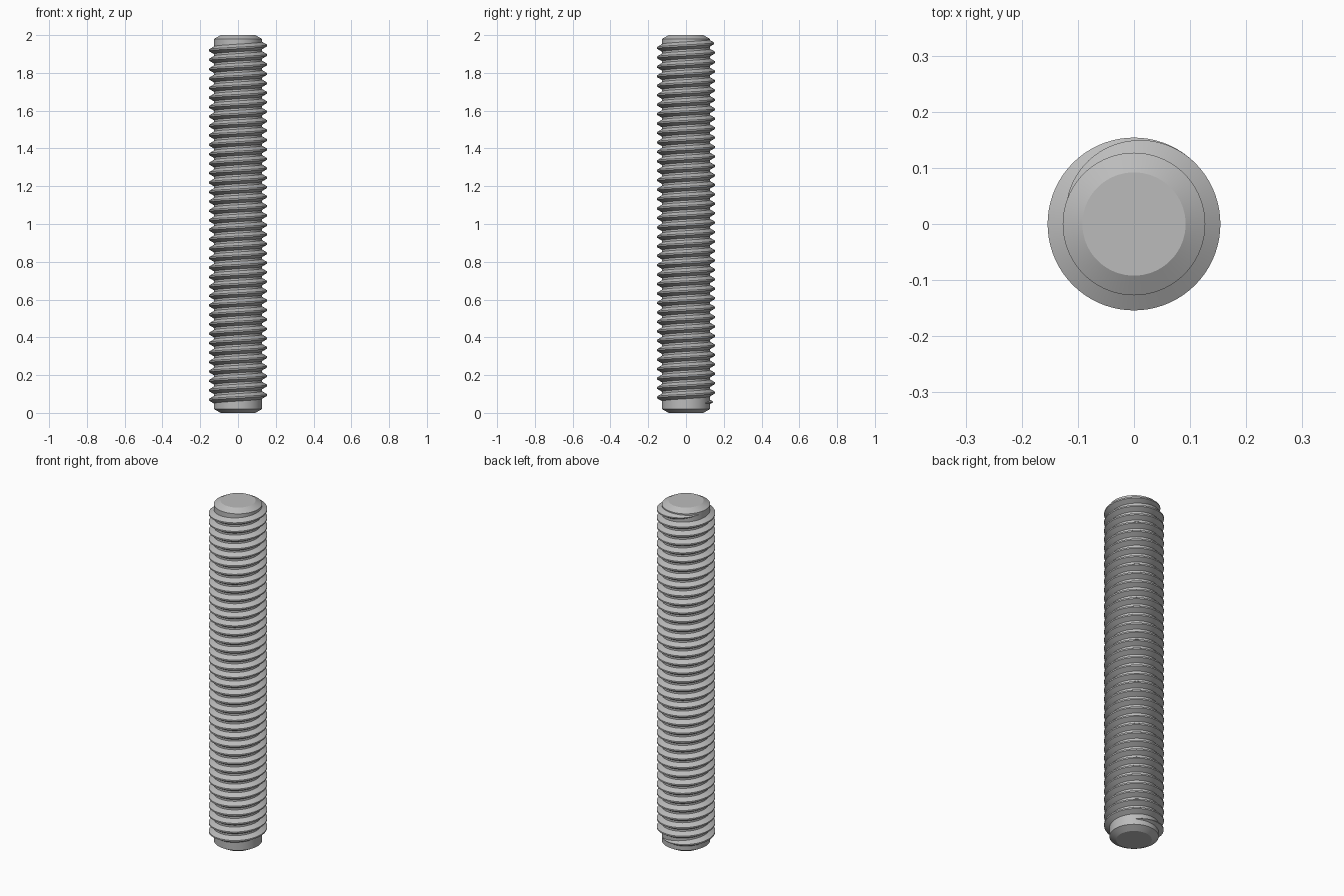
import bpy, bmesh, math

cube = bpy.data.objects.get("Cube")
if cube:
    bpy.data.objects.remove(cube)

SEG = 72
LENGTH = 2.0
ROOT, CREST, PITCH = 0.127, 0.154, 0.05

steel = bpy.data.materials.new("grey steel")
steel.use_nodes = True
GREY = (0.5, 0.5, 0.5, 1)
steel.diffuse_color = GREY
steel.node_tree.nodes["Principled BSDF"].inputs["Base Color"].default_value = GREY


def finish(name, bm, angle):
    bmesh.ops.recalc_face_normals(bm, faces=bm.faces)
    mesh = bpy.data.meshes.new(name)
    bm.to_mesh(mesh)
    bm.free()
    mesh.materials.append(steel)
    obj = bpy.data.objects.new(name, mesh)
    bpy.context.collection.objects.link(obj)
    bpy.ops.object.select_all(action="DESELECT")
    obj.select_set(True)
    bpy.context.view_layer.objects.active = obj
    bpy.ops.object.shade_smooth_by_angle(angle=math.radians(angle))


def bridge(bm, a, b, closed=True):
    n = len(a)
    for i in range(n if closed else n - 1):
        j = (i + 1) % n
        bm.faces.new((a[i], a[j], b[j], b[i]))


# Core rod with chamfered ends
bm = bmesh.new()
rings = []
for r, z in ((0.092, 0), (ROOT, 0.02), (ROOT, LENGTH - 0.02), (0.092, LENGTH)):
    rings.append([bm.verts.new((r * math.cos(math.tau * i / SEG),
                                r * math.sin(math.tau * i / SEG), z))
                  for i in range(SEG)])
for low, high in zip(rings, rings[1:]):
    bridge(bm, low, high)
bm.faces.new(rings[0])
bm.faces.new(rings[-1])
finish("core_rod", bm, 25)

# Right-handed helical thread that fades into the core at both ends
START = math.radians(45)
TURNS = 38 + 1 / 3
FADE = 1 / 3
Z_START = 0.051
BASE = ROOT - 0.002
steps = round(TURNS * SEG)
bm = bmesh.new()
sections = []
for k in range(steps + 1):
    turn = k / SEG
    f = max(0.02, min(1, turn / FADE, (steps / SEG - turn) / FADE))
    f = math.sin(f * math.pi / 2)
    a = START + math.tau * turn
    z = Z_START + PITCH * turn
    crest = BASE + (CREST - BASE) * f
    profile = ((BASE, -0.021 * f), (crest, -0.004 * f),
               (crest, 0.004 * f), (BASE, 0.021 * f))
    sections.append([bm.verts.new((r * math.cos(a), r * math.sin(a), z + dz))
                     for r, dz in profile])
for a, b in zip(sections, sections[1:]):
    bridge(bm, a, b)
bm.faces.new(sections[0])
bm.faces.new(sections[-1])
finish("screw_thread", bm, 35)
